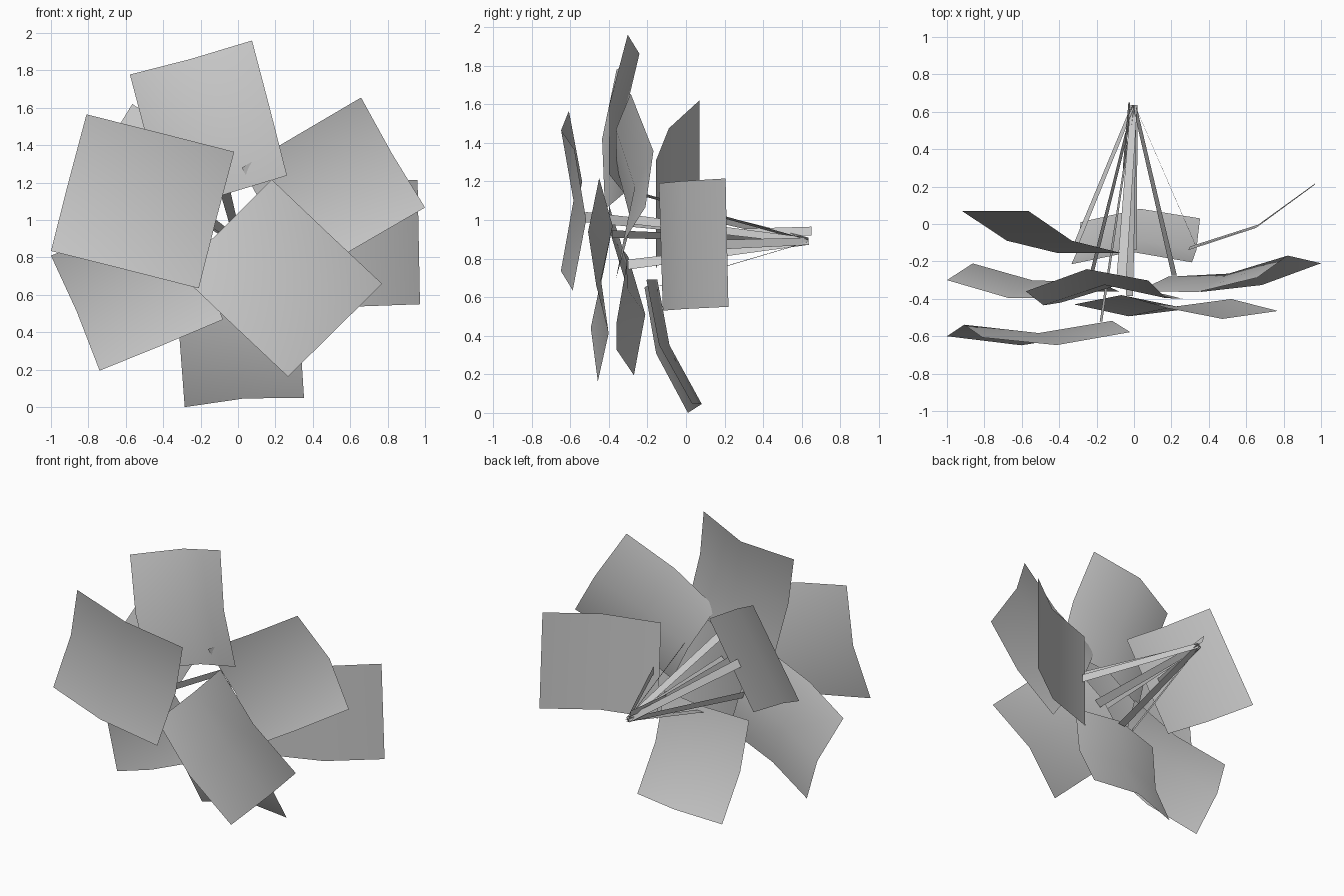
import bpy
from mathutils import Vector

if "Cube" in bpy.data.objects:
    bpy.data.objects.remove(bpy.data.objects["Cube"])

ROOT = Vector((0, 0.645, 0.89))
STEM_WIDTH = 0.055


def make_mesh(name, verts, faces, smooth=False):
    mesh = bpy.data.meshes.new(name)
    mesh.from_pydata(verts, [], faces)
    for p in mesh.polygons:
        p.use_smooth = smooth
    obj = bpy.data.objects.new(name, mesh)
    bpy.context.collection.objects.link(obj)
    return obj


def leaf(name, corners, across, along, reach):
    """Saddle-bent 2x2 card (base a, b, tip c, d) plus its flat ribbon stem."""
    a, b, c, d = (Vector(p) for p in corners)
    n = (b - a).cross(d - a).normalized()
    if n.y < 0:
        n = -n
    verts = []
    for j in range(3):
        for i in range(3):
            u, v = i / 2, j / 2
            p = a.lerp(b, u).lerp(d.lerp(c, u), v)
            verts.append(p + n * (across * (i == 1) + along * (j == 1)))
    faces = [(k, k + 1, k + 4, k + 3) for k in (0, 1, 3, 4)]
    make_mesh(name + "_leaf", verts, faces, True)

    # stem: ribbon whose width follows the base edge of the leaf
    end = verts[1].lerp(verts[4], reach) + n * 0.005
    side = (b - a).normalized() * STEM_WIDTH / 2
    start = ROOT + (end - ROOT).normalized() * 0.01
    make_mesh(name + "_stem",
              [start - side * 0.7, start + side * 0.7, end + side, end - side],
              [(0, 1, 2, 3)])


# front leaves
leaf("front_left", [(-.02, -.578, 1.365), (-.21, -.587, .635),
                    (-1.0, -.60, .835), (-.81, -.607, 1.565)], .065, -.055, .15)
leaf("front_right", [(.18, -.45, 1.217), (-.32, -.43, .72),
                     (.267, -.457, .163), (.77, -.465, .66)], .06, -.05, .15)
# middle ring leaves
leaf("top", [(-.39, -.42, 1.055), (.262, -.40, 1.238),
             (.075, -.302, 1.96), (-.578, -.36, 1.778)], .09, -.045, .05)
leaf("lower_left", [(-.34, -.40, 1.08), (-.08, -.36, .468),
                    (-.74, -.27, .195), (-1.0, -.30, .81)], .075, -.045, .1)
leaf("upper_right", [(.02, -.36, 1.28), (.36, -.363, .695),
                     (1.0, -.21, 1.067), (.658, -.287, 1.655)], .08, -.04, .1)
# back leaves
leaf("back_right", [(.29, -.14, 1.19), (.30, -.12, .53),
                    (.973, .22, .55), (.96, .205, 1.215)], 0, -.06, .1)
leaf("bottom", [(-.335, -.215, .65), (.31, -.205, .69),
                (.353, .03, .05), (-.285, .01, 0)], .065, -.055, .1)
leaf("back_left", [(-.07, -.155, 1.31), (-.41, -.155, .75),
                   (-.92, .07, 1.05), (-.565, .07, 1.62)], 0, -.05, .3)

# short ribbon where the stems gather
make_mesh("stem_base", [(-.02, .65, .92), (-.03, .65, .965),
                        (-.06, .30, .955), (-.05, .30, .91)], [(0, 1, 2, 3)])
